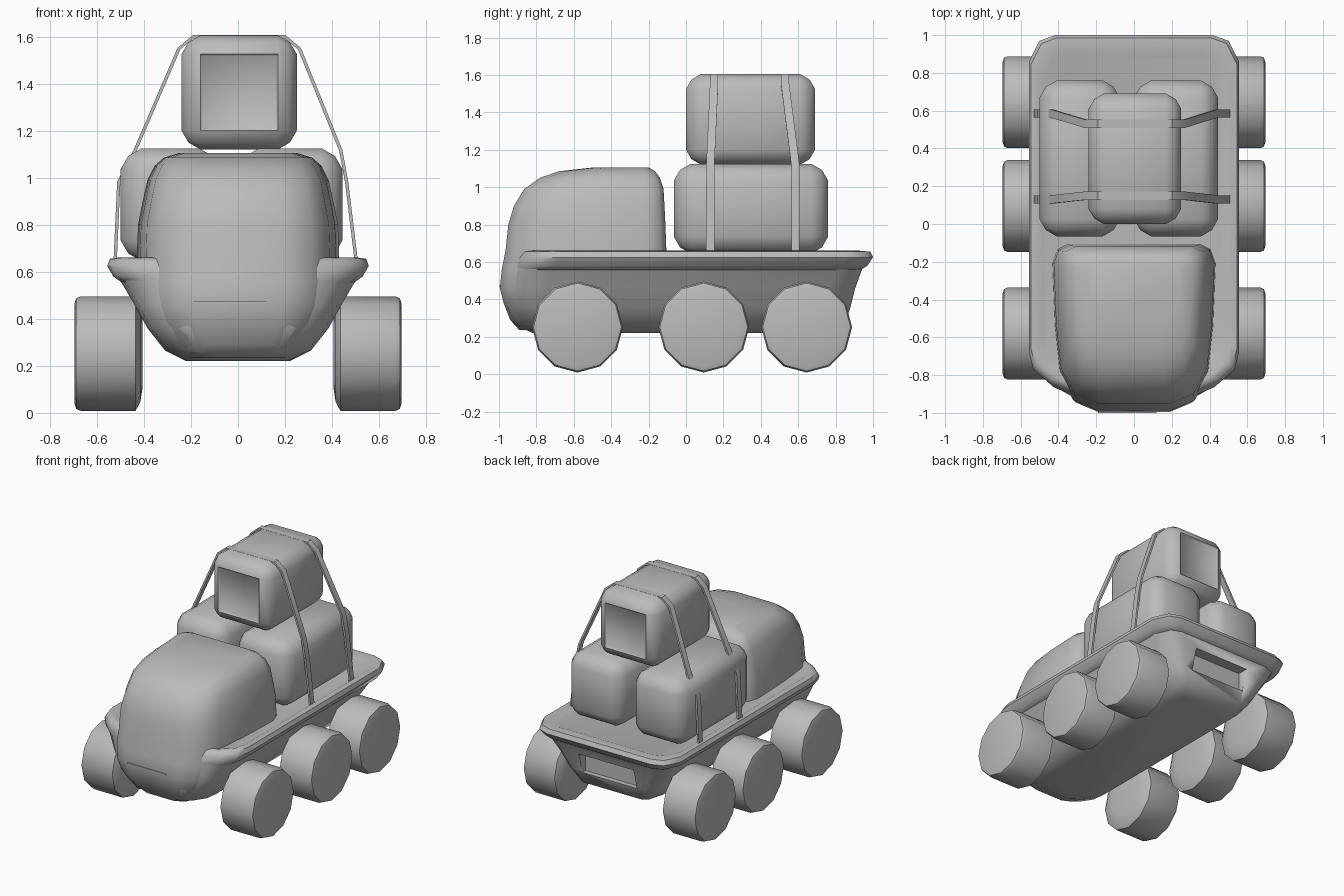
import bpy, bmesh, math
from mathutils import Vector

if "Cube" in bpy.data.objects:
    bpy.data.objects.remove(bpy.data.objects["Cube"])

grey = bpy.data.materials.new("plain_grey")
grey.diffuse_color = (0.5, 0.5, 0.5, 1)
grey.use_nodes = True
grey.node_tree.nodes["Principled BSDF"].inputs["Base Color"].default_value = grey.diffuse_color


def finish(name, bm, angle=40):
    bmesh.ops.recalc_face_normals(bm, faces=bm.faces)
    me = bpy.data.meshes.new(name)
    bm.to_mesh(me)
    bm.free()
    me.materials.append(grey)
    ob = bpy.data.objects.new(name, me)
    bpy.context.collection.objects.link(ob)
    bpy.ops.object.select_all(action='DESELECT')
    ob.select_set(True)
    bpy.context.view_layer.objects.active = ob
    bpy.ops.object.shade_smooth_by_angle(angle=math.radians(angle))
    return ob


def loft(name, rings, angle=40):
    """Skin closed rings of equal length and cap both ends."""
    bm = bmesh.new()
    loops = [[bm.verts.new(p) for p in r] for r in rings]
    n = len(loops[0])
    for a, b in zip(loops, loops[1:]):
        for i in range(n):
            bm.faces.new((a[i], a[(i + 1) % n], b[(i + 1) % n], b[i]))
    bm.faces.new(loops[0])
    bm.faces.new(loops[-1])
    return finish(name, bm, angle)


def mirrored(half):
    return half + [(-x, y, z) for x, y, z in reversed(half)]


# Cab: rounded plan outline stacked by height (z, half width, front y, back y)
def cab_ring(z, w, f, b):
    d = b - f
    return mirrored([(w * .45, f, z), (w * .74, f + .06 * d, z),
                     (w * .91, f + .22 * d, z), (w * .97, f + .5 * d, z),
                     (w, b - .12 * d, z), (w * .94, b - .035 * d, z), (w * .8, b, z)])


cab_levels = [(.235, .24, -.89, -.3), (.29, .32, -.94, -.25),
              (.38, .39, -.975, -.2), (.46, .42, -.995, -.14),
              (.56, .435, -.985, -.11), (.66, .43, -.965, -.105),
              (.80, .425, -.95, -.11),
              (.90, .405, -.92, -.115), (.99, .385, -.865, -.12),
              (1.05, .355, -.78, -.14), (1.085, .315, -.68, -.165),
              (1.105, .25, -.5, -.2)]
loft("cab", [cab_ring(*l) for l in cab_levels], 50)


# Hull: tapered tub whose front corners flare smoothly out of the nose
def hull_ring(z, w, f, b):
    return mirrored([(w * .55, f, z), (w * .8, f + .055, z), (w * .96, f + .13, z),
                     (w, f + .22, z), (w, b - .14, z), (w * .9, b - .03, z),
                     (w * .75, b, z)])


hull = loft("hull", [hull_ring(.22, .22, -.82, .72), hull_ring(.265, .31, -.915, .85),
                     hull_ring(.36, .385, -.955, .88), hull_ring(.46, .44, -.955, .905),
                     hull_ring(.57, .505, -.925, .945)], 45)

# Deck: overhanging rim, almost flush with the deck inside it
loft("deck_rim", [hull_ring(.555, .495, -.925, .93), hull_ring(.58, .53, -.92, .97),
                  hull_ring(.625, .556, -.9, 1), hull_ring(.655, .545, -.88, .985),
                  hull_ring(.66, .51, -.86, .93), hull_ring(.645, .48, -.83, .89)], 50)


def box(lo, hi):
    bm = bmesh.new()
    bmesh.ops.create_cube(bm, size=1)
    for v in bm.verts:
        v.co = Vector([l + (c + .5) * (h - l) for l, h, c in zip(lo, hi, v.co)])
    return bm


# Shallow pocket in the tail
cutter = finish("pocket_cutter", box((-.22, .84, .35), (.22, 1, .5)))
cutter.hide_render = True
cutter.hide_viewport = True
cut = hull.modifiers.new("pocket", 'BOOLEAN')
cut.operation = 'DIFFERENCE'
cut.object = cutter

# Slim slot line across the nose
finish("front_slot", box((-.19, -1, .468), (.12, -.992, .474)))


# Crates: chunky chamfered boxes, optionally with shallow sunken panels
def crate(name, lo, hi, chamfer, sunken=False):
    bm = box(lo, hi)
    bmesh.ops.bevel(bm, geom=bm.edges[:], offset=chamfer, segments=2,
                    profile=.4, affect='EDGES')
    bm.normal_update()
    if sunken:
        ends = [f for f in bm.faces if f.normal.y ** 2 > .99 and f.calc_area() > .05]
        bmesh.ops.inset_individual(bm, faces=ends, thickness=.012, depth=-.01)
    return finish(name, bm, 50)


crate("left_crate", (-.5, -.065, .645), (-.075, .76, 1.125), .09)
crate("right_crate", (.0, -.065, .645), (.445, .76, 1.125), .09)
crate("top_crate", (-.24, 0, 1.12), (.25, .69, 1.605), .08, True)


# Straps: flat bands from the rim, over the load and back to the rim
def strap(name, top_y, low_y, half=.022, t=.014):
    path = [(-.515, low_y, .65), (-.5, low_y, .98),
            (-.43, low_y, 1.115), (-.245, top_y, 1.545), (-.19, top_y, 1.592),
            (.2, top_y, 1.592), (.255, top_y, 1.545), (.43, low_y, 1.115),
            (.455, low_y, .98), (.495, low_y, .65)]
    rings = []
    for i, p in enumerate(path):
        a, b = Vector(path[max(i - 1, 0)]), Vector(path[min(i + 1, len(path) - 1)])
        d = b - a
        n = Vector((-d.z, 0, d.x)).normalized() * t
        p, s = Vector(p), Vector((0, half, 0))
        rings.append([p - s, p + s, p + s + n, p - s + n])
    return loft(name, rings, 30)


strap("front_strap", .15, .13)
strap("rear_strap", .53, .585)


# Wheels: twelve-sided drums with a domed inner end
def wheel(name, side, y, r=.243, z=.252):
    profile = [(.405, .14), (.415, .205), (.435, r), (.67, r), (.688, r - .008), (.695, r - .03)]
    rings = [[(side * x, y + q * math.sin(k * math.tau / 12),
               z + q * math.cos(k * math.tau / 12)) for k in range(12)]
             for x, q in profile]
    return loft(name, rings, 35)


for label, y in (("front", -.58), ("middle", .095), ("rear", .645)):
    for side_name, s in (("left", -1), ("right", 1)):
        wheel(f"{label}_{side_name}_wheel", s, y)
